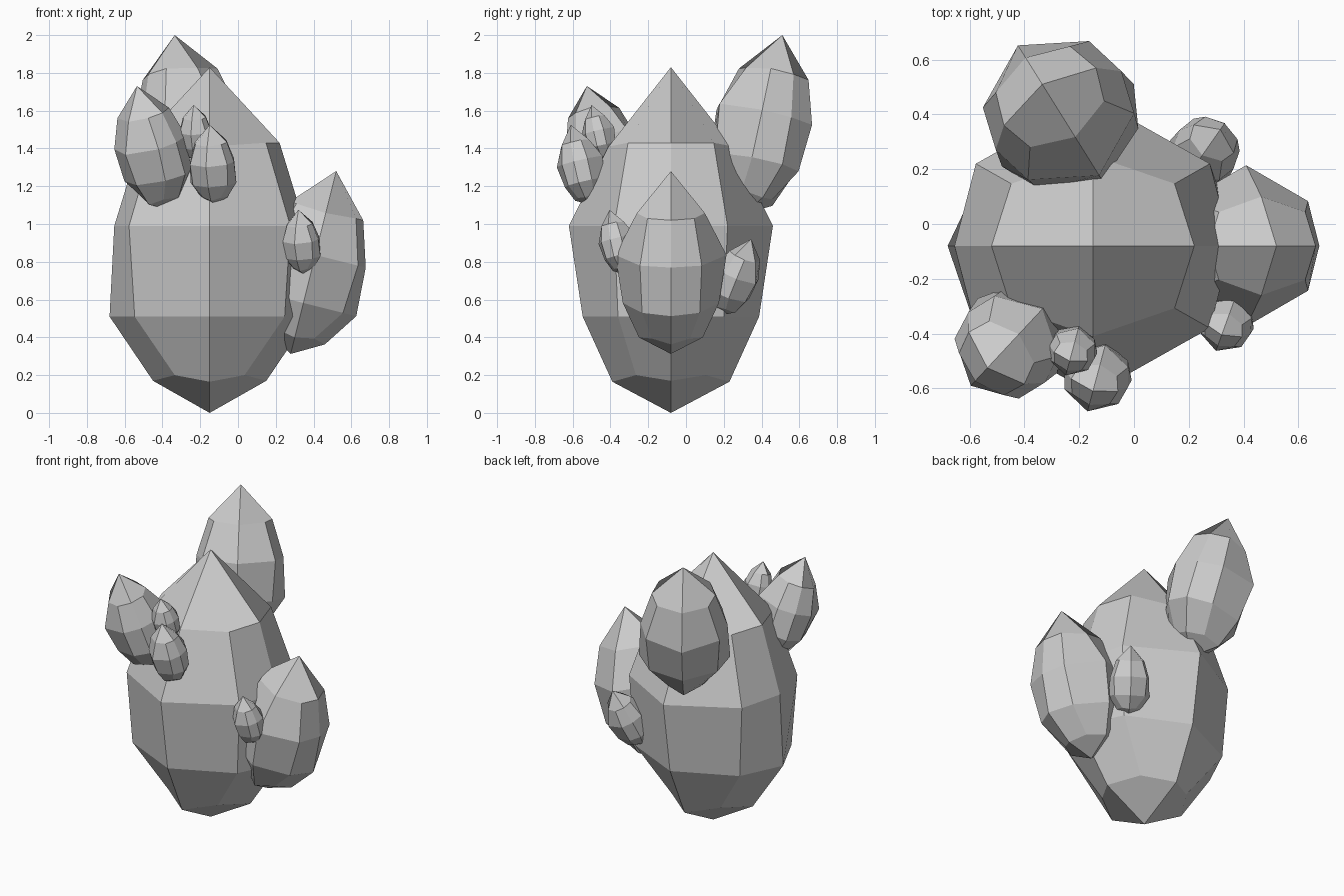
import bpy
from math import radians
from mathutils import Matrix, Vector

if "Cube" in bpy.data.objects:
    bpy.data.objects.remove(bpy.data.objects["Cube"])

# Crystal rings, bottom to top: (z_x, half_x), (z_y, half_y), corner (x, y, z)
RINGS = [
    ((0.17, 0.30), (0.165, 0.31), (0.185, 0.185, 0.20)),
    ((0.51, 0.53), (0.51, 0.467), (0.397, 0.28, 0.51)),
    ((0.99, 0.505), (0.99, 0.54), (0.427, 0.30, 0.99)),
    ((1.43, 0.37), (1.41, 0.33), (0.298, 0.227, 1.43)),
]
HEIGHT = 1.83


def crystal_mesh():
    verts, faces = [(0, 0, 0)], []
    for (zx, hx), (zy, hy), (cx, cy, cz) in RINGS:
        verts += [(hx, 0, zx), (cx, cy, cz), (0, hy, zy), (-cx, cy, cz),
                  (-hx, 0, zx), (-cx, -cy, cz), (0, -hy, zy), (cx, -cy, cz)]
    top = len(verts)
    verts.append((0, 0, HEIGHT))

    def v(ring, i):
        return 1 + ring * 8 + i % 8

    # side walls
    for r in range(len(RINGS) - 1):
        for i in range(8):
            faces.append((v(r, i), v(r, i + 1), v(r + 1, i + 1), v(r + 1, i)))
    # four-quad caps at both points
    last = len(RINGS) - 1
    for i in range(0, 8, 2):
        faces.append((0, v(0, i + 2), v(0, i + 1), v(0, i)))
        faces.append((top, v(last, i), v(last, i + 1), v(last, i + 2)))
    mesh = bpy.data.meshes.new("crystal")
    mesh.from_pydata(verts, [], faces)
    mesh.update()
    return mesh


mesh = crystal_mesh()


def crystal(name, tip, scale, azimuth=0, tilt=0, spin=0):
    """Place a crystal by its upper point, leaning towards azimuth."""
    obj = bpy.data.objects.new(name, mesh)
    bpy.context.collection.objects.link(obj)
    lean = Matrix.Rotation(radians(azimuth), 4, 'Z') @ Matrix.Rotation(radians(tilt), 4, 'Y')
    rot = lean @ Matrix.Rotation(radians(spin), 4, 'Z')
    base = Vector(tip) - rot @ Vector((0, 0, HEIGHT * scale))
    obj.matrix_world = Matrix.Translation(base) @ rot @ Matrix.Scale(scale, 4)
    return obj


# Main crystal
crystal("main_crystal", (-0.15, -0.08, 1.83), 1.0)
# Three large side crystals
crystal("right_crystal", (0.52, -0.08, 1.28), 0.545, 0, 14)
crystal("back_crystal", (-0.335, 0.51, 2.0), 0.535, 122, 14.5, 90)
crystal("left_crystal", (-0.535, -0.525, 1.73), 0.375, 227, 19, 90)
# Small buds
crystal("front_bud", (-0.15, -0.61, 1.525), 0.238, 255, 14, 90)
crystal("upper_bud", (-0.235, -0.5, 1.63), 0.17, 255, 14, 90)
crystal("right_front_bud", (0.32, -0.405, 1.075), 0.192, 250, 14, 90)
crystal("right_back_bud", (0.315, 0.345, 0.92), 0.24, 55, 26, 90)
